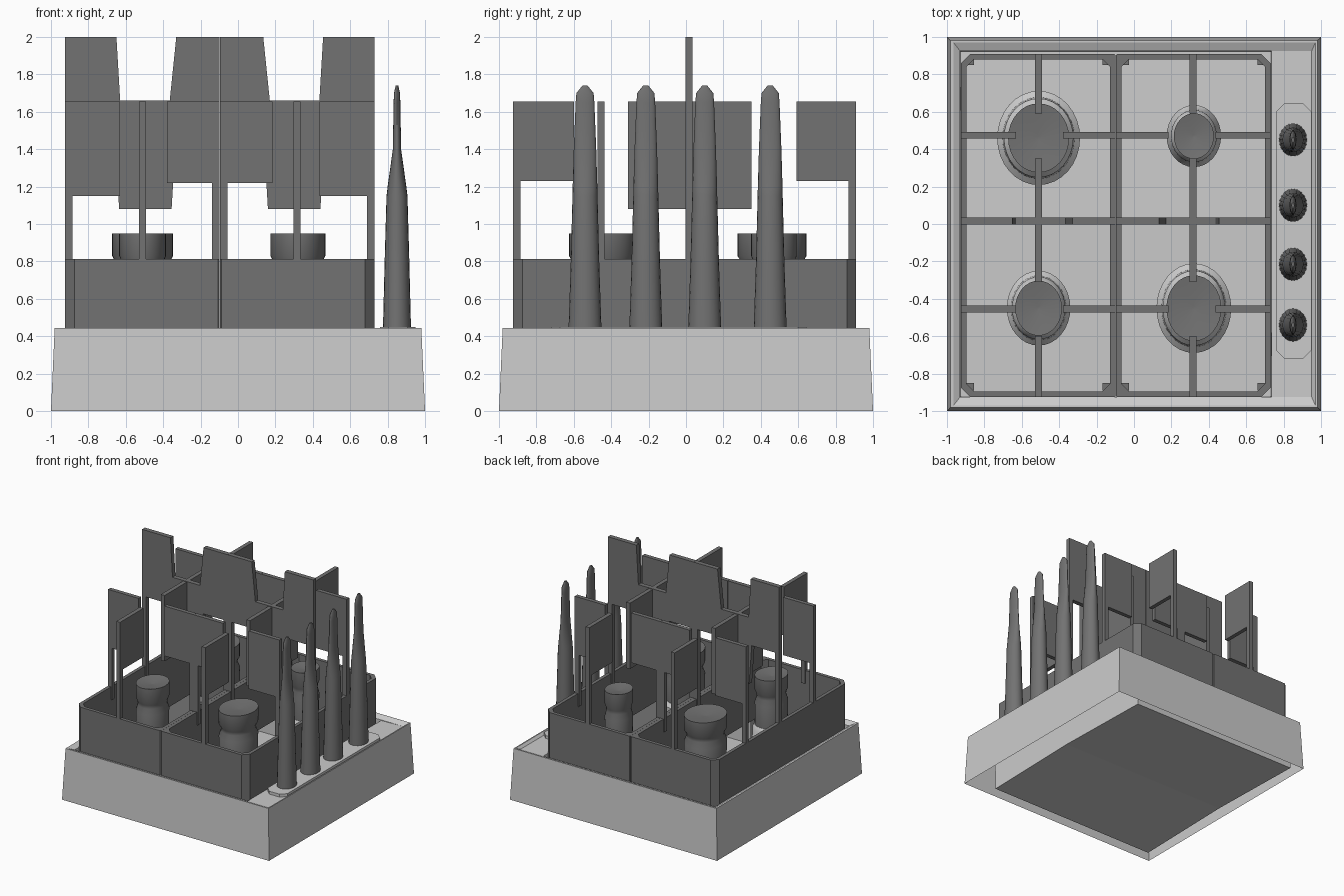
import bpy, bmesh, math

if "Cube" in bpy.data.objects:
    bpy.data.objects.remove(bpy.data.objects["Cube"])

def material(name, v):
    m = bpy.data.materials.new(name)
    m.diffuse_color = (v, v, v, 1)
    m.use_nodes = True
    m.node_tree.nodes["Principled BSDF"].inputs["Base Color"].default_value = m.diffuse_color
    return m

iron = material("dark_iron", 0.17)
steel = material("steel", 0.52)

def finish(name, bm, mat, smooth=False):
    bmesh.ops.recalc_face_normals(bm, faces=bm.faces)
    me = bpy.data.meshes.new(name)
    bm.to_mesh(me)
    bm.free()
    ob = bpy.data.objects.new(name, me)
    bpy.context.collection.objects.link(ob)
    me.materials.append(mat)
    if smooth:
        bpy.ops.object.select_all(action='DESELECT')
        ob.select_set(True)
        bpy.context.view_layer.objects.active = ob
        bpy.ops.object.shade_smooth_by_angle(angle=math.radians(35))
    return ob

def loft(name, rings, mat, caps=(True, True), wrap=False, smooth=False):
    """Skin a list of equal-length closed loops."""
    bm = bmesh.new()
    loops = [[bm.verts.new(p) for p in r] for r in rings]
    n = len(loops[0])
    pairs = list(zip(loops, loops[1:])) + ([(loops[-1], loops[0])] if wrap else [])
    for a, b in pairs:
        for i in range(n):
            j = (i + 1) % n
            bm.faces.new((a[i], a[j], b[j], b[i]))
    if not wrap:
        if caps[0]:
            bm.faces.new(loops[0])
        if caps[1]:
            bm.faces.new(loops[-1])
    return finish(name, bm, mat, smooth)

def plate(name, pts, along, c, t=0.036):
    """Upright flat plate: outline (u, z) along axis x or y, centred on c."""
    def ring(d):
        return [(u, d, z) if along == 'x' else (d, u, z) for u, z in pts]
    return loft(name, [ring(c - t / 2), ring(c + t / 2)], iron)

def ellipse(cx, cy, rx, ry, z, n=32):
    return [(cx + rx * math.cos(2 * math.pi * i / n),
             cy + ry * math.sin(2 * math.pi * i / n), z) for i in range(n)]

def octagon(x0, x1, y0, y1, cl, cr, z):
    """Rectangle with corners cut by cl on the left and cr on the right."""
    return [(x0 + cl, y0, z), (x1 - cr, y0, z), (x1, y0 + cr, z), (x1, y1 - cr, z),
            (x1 - cr, y1, z), (x0 + cl, y1, z), (x0, y1 - cl, z), (x0, y0 + cl, z)]

# Hob body: skirt, rim, knob shelf and deep pan with a faint floor ridge, open below
def tray_ring(x0, x1, y, z, ridge=0.0):
    return [(x0, -y, z), (x1, -y, z), (x1, 0, z + ridge),
            (x1, y, z), (x0, y, z), (x0, 0, z + ridge)]

tray = loft("hob_body", [
    tray_ring(-1, 1, 1, 0), tray_ring(-.98, .98, .98, .445),
    tray_ring(-.965, .97, .97, .445), tray_ring(-.93, .95, .925, .425),
    tray_ring(-.93, .735, .925, .42), tray_ring(-.925, .73, .92, .015, .02)],
    steel, caps=(False, False))
bm = bmesh.new()
bm.from_mesh(tray.data)
bm.verts.ensure_lookup_table()
f = bm.verts[-6:]
bm.faces.new((f[0], f[1], f[2], f[5]))
bm.faces.new((f[5], f[2], f[3], f[4]))
bmesh.ops.recalc_face_normals(bm, faces=bm.faces)
bm.to_mesh(tray.data)
bm.free()

# Knob panel
loft("knob_panel", [octagon(.76, .95, -.72, .645, .045, .045, .425),
                    octagon(.76, .95, -.72, .645, .045, .045, .45)], steel)

# Knobs: tapered skirt narrowing to a thin grip
for i, y in enumerate((.45, .10, -.215, -.54)):
    prof = [(.44, .075, .088), (.8, .066, .076), (1.15, .056, .067), (1.2, .05, .066),
            (1.4, .022, .06), (1.65, .018, .05), (1.7, .016, .046), (1.74, .007, .014)]
    loft(f"knob_{i + 1}", [ellipse(.85, y, rx, ry, z, 20) for z, rx, ry in prof],
         iron, smooth=True)

# Burners: flange, body, waist and slightly dished cap
burners = {"back_left": (-.51, .46, .163, .185), "back_right": (.32, .47, .107, .122),
           "front_left": (-.51, -.45, .125, .147), "front_right": (.32, -.45, .147, .176)}
for name, (x, y, rx, ry) in burners.items():
    for part, mat, prof in (
        ("burner_base", steel, [(.04, 1.36), (.12, 1.36), (.15, 1.18), (.5, 1.14),
                                (.53, 1.0)]),
        ("burner_cap", iron, [(.5, .98), (.72, 1.0), (.77, .88), (.80, .9),
                              (.83, 1.0), (.95, 1.0), (.93, .05)])):
        loft(f"{part}_{name}", [ellipse(x, y, rx * s, ry * s, z) for z, s in prof],
             mat, smooth=True)

# Two pan supports, the right one mirrored about the seam between them
SEAM = -.0975
def finger(outer, inner, low, top=1.655):
    leg = outer + math.copysign(.04, inner - outer)
    return [(outer, .7), (outer, top), (inner, top), (inner, low), (leg, low), (leg, .7)]

for side in ("left", "right"):
    def mx(x):
        return x if side == "left" else 2 * SEAM - x
    def mp(pts):
        return [(mx(u), z) for u, z in pts]

    # frame chamfered at the outer corners, closed against its neighbour at the seam
    x0, x1 = sorted((mx(-.925), mx(-.098)))
    cl, cr = (.05, .008) if side == "left" else (.008, .05)
    o = (x0, x1, -.925, .91, cl, cr)
    k = (x0 + .03, x1 - .03, -.895, .88, .04, .04)
    loft(f"{side}_frame", [octagon(*o, .33), octagon(*o, .812),
                           octagon(*k, .812), octagon(*k, .33)], iron, wrap=True)
    for fx in (x0 + .03, x1 - .07):
        for fy in (-.89, .85):
            plate(f"{side}_foot", [(fx, .04), (fx + .04, .04), (fx + .04, .4), (fx, .4)],
                  'x', fy + .02, .04)

    # sideways fingers over each burner row
    for y in (-.455, .475):
        plate(f"{side}_outer_finger", mp(finger(-.925, -.63, 1.15)), 'x', y)
        plate(f"{side}_seam_finger", mp(finger(-.098, -.38, 1.22)), 'x', y)

    # fore-and-aft fingers
    xc = mx(-.51)
    plate(f"{side}_front_finger", finger(-.925, -.6, 1.23), 'y', xc)
    plate(f"{side}_back_finger", finger(.91, .59, 1.23), 'y', xc)
    plate(f"{side}_centre_finger", [(-.31, 1.08), (.35, 1.08), (.35, 1.655), (-.31, 1.655)],
          'y', xc)

    # tall cross bar dipping in the middle
    plate(f"{side}_cross_bar", mp([
        (-.925, .7), (-.925, 2), (-.65, 2), (-.63, 1.66), (-.365, 1.66), (-.33, 2),
        (-.098, 2), (-.098, .7), (-.135, .7), (-.135, 1.42), (-.335, 1.42), (-.355, 1.08),
        (-.635, 1.08), (-.66, 1.42), (-.885, 1.42), (-.885, .7)]), 'x', .016, .04)
